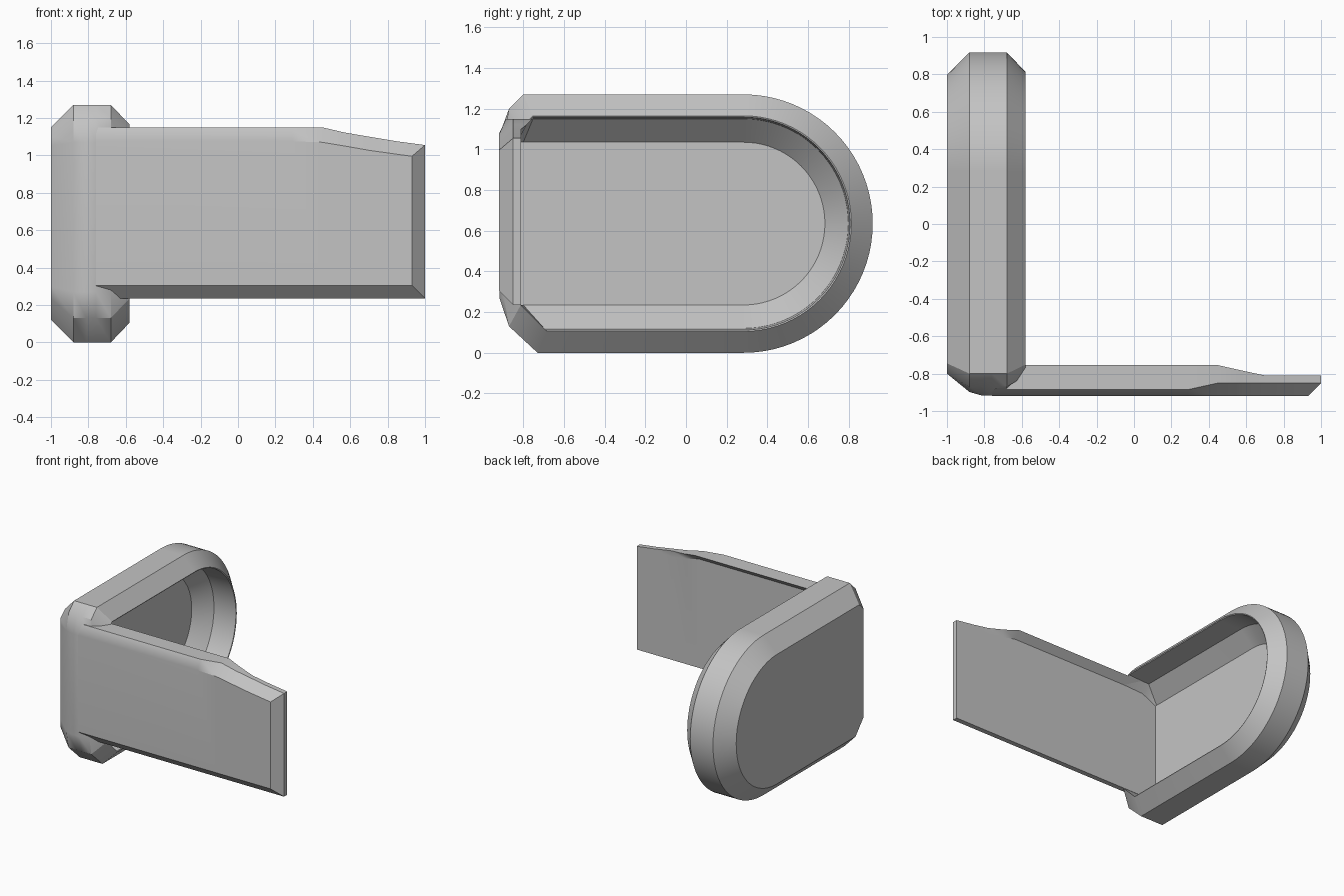
import bpy, bmesh, math

cube = bpy.data.objects.get("Cube")
if cube:
    bpy.data.objects.remove(cube, do_unlink=True)

grey = bpy.data.materials.new("plain_grey")
grey.use_nodes = True
grey.diffuse_color = (0.55, 0.55, 0.55, 1)
grey.node_tree.nodes["Principled BSDF"].inputs["Base Color"].default_value = (0.55, 0.55, 0.55, 1)


def loft(name, rings):
    """Join equal-length rings of points and cap both ends."""
    bm = bmesh.new()
    loops = [[bm.verts.new(p) for p in ring] for ring in rings]
    n = len(loops[0])
    for a, b in zip(loops, loops[1:]):
        for i in range(n):
            j = (i + 1) % n
            bm.faces.new((a[i], a[j], b[j], b[i]))
    bm.faces.new(loops[0])
    bm.faces.new(loops[-1])
    bmesh.ops.remove_doubles(bm, verts=bm.verts, dist=0.0005)
    bmesh.ops.recalc_face_normals(bm, faces=bm.faces)
    mesh = bpy.data.meshes.new(name)
    bm.to_mesh(mesh)
    bm.free()
    mesh.materials.append(grey)
    ob = bpy.data.objects.new(name, mesh)
    bpy.context.collection.objects.link(ob)
    bpy.ops.object.select_all(action='DESELECT')
    ob.select_set(True)
    bpy.context.view_layer.objects.active = ob
    bpy.ops.object.shade_smooth_by_angle(angle=math.radians(30))
    # Keep the large flat faces evenly shaded
    ob.modifiers.new("flat_shading", 'WEIGHTED_NORMAL').keep_sharp = True
    return ob


CY, CZ, R, STEPS = 0.283, 0.635, 0.635, 40


def cup_ring(x, inset, front):
    """Rounded far end plus the cut corners of the near end."""
    r = R - inset
    arc = [(x, CY + r * math.cos(t), CZ + r * math.sin(t))
           for t in (math.pi * (k / STEPS - 0.5) for k in range(STEPS + 1))]
    return arc + [(x, y, z) for y, z in front]


def wide_front(y):
    return [(-0.8, 1.27), (-0.87, 1.2), (y, 1.07), (y, 0.27), (-0.87, 0.13), (-0.73, 0)]


def inner_front(top, bottom, y=-0.812):
    # 45 degree corner cuts running down to the arm
    return [(y + 0.06, top), (y, top - 0.06), (y, 1.0), (y, 0.4),
            (y, 0.235), (y + 0.235 - bottom, bottom)]


# Hollow cup: outer shell, rim, straight inner wall, sloped wall, floor
back_front = [(-0.745, 1.15), (-0.8, 1.1), (-0.8, 1.05), (-0.8, 0.3), (-0.8, 0.235), (-0.7, 0.12)]
floor_front = [(-0.8, 1.035), (-0.812, 1.035), (-0.812, 1.0), (-0.812, 0.4), (-0.812, 0.235), (-0.8, 0.235)]
loft("cup", [
    cup_ring(-1, 0.12, back_front),
    cup_ring(-0.88, 0, wide_front(-0.898)),
    cup_ring(-0.81, 0, wide_front(-0.918)),
    cup_ring(-0.76, 0, wide_front(-0.918)),
    cup_ring(-0.68, 0, wide_front(-0.895)),
    cup_ring(-0.58, 0.105, inner_front(1.165, 0.105)),
    cup_ring(-0.583, 0.112, inner_front(1.158, 0.112)),
    cup_ring(-0.77, 0.12, inner_front(1.15, 0.12)),
    cup_ring(-0.885, 0.235, floor_front),
])


def arm_ring(x, back, top, lip, face_top):
    return [(x, -0.92, 0.305), (x, -0.85, 0.235), (x, -0.81, 0.235),
            (x, -0.81, top - 0.05), (x, back, top), (x, lip, top), (x, -0.92, face_top)]


# Flat arm with bevelled edges, its top sweeping down to the bevelled tip
tip = arm_ring(1, -0.81, 1.055, -0.85, 0.995)
tip_bevel = [(0.93, *tip[0][1:])] + tip[1:-1] + [(0.93, *tip[-1][1:])]
tip_end = [tip[1]] + tip[1:-1] + [tip[-2]]
loft("arm", [
    arm_ring(-0.76, -0.755, 1.15, -0.885, 1.075),
    arm_ring(0.29, -0.755, 1.15, -0.885, 1.075),
    arm_ring(0.45, -0.755, 1.15, -0.85, 1.07),
    arm_ring(0.57, -0.782, 1.122, -0.85, 1.05),
    arm_ring(0.7, -0.81, 1.1, -0.85, 1.027),
    arm_ring(0.85, -0.81, 1.075, -0.85, 1.006),
    tip_bevel,
    tip_end,
])
